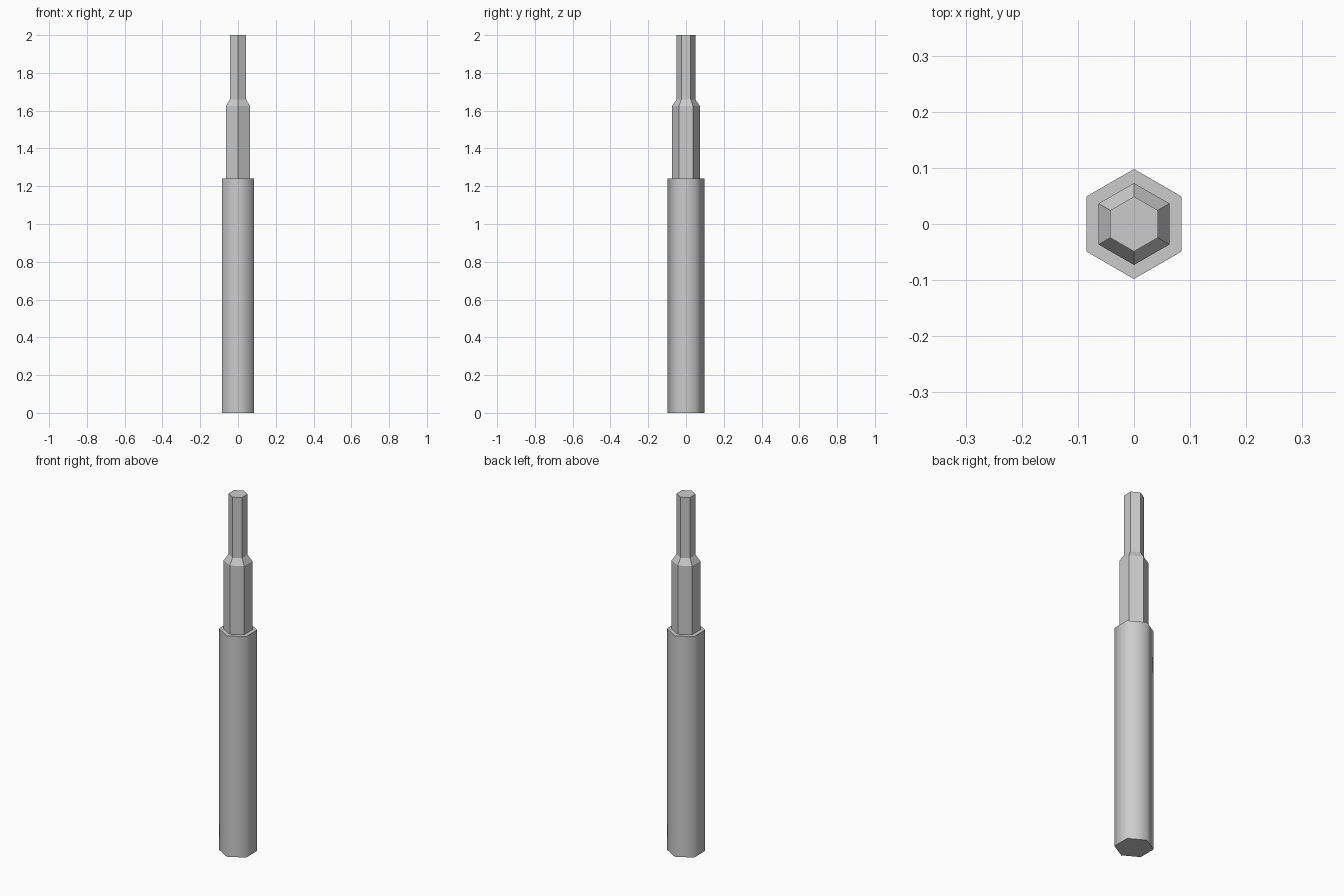
import bpy
import bmesh
from math import cos, sin, pi

cube = bpy.data.objects.get("Cube")
if cube:
    bpy.data.objects.remove(cube)

SIDES = 6

# Single grey colour
grey = bpy.data.materials.new("plain_grey")
grey.use_nodes = True
colour = (0.6, 0.6, 0.6, 1)
grey.diffuse_color = colour
grey.node_tree.nodes["Principled BSDF"].inputs["Base Color"].default_value = colour


def hex_rod(name, profile, smooth_sides=False):
    """Stack hexagonal rings from (radius, height) pairs, capped at both ends."""
    bm = bmesh.new()
    rings = []
    for radius, z in profile:
        angles = [pi / 2 + 2 * pi * i / SIDES for i in range(SIDES)]
        rings.append([bm.verts.new((radius * cos(a), radius * sin(a), z)) for a in angles])
    for low, high in zip(rings, rings[1:]):
        for i in range(SIDES):
            j = (i + 1) % SIDES
            face = bm.faces.new((low[i], low[j], high[j], high[i]))
            face.smooth = smooth_sides
    # Crisp rims around the flat caps
    for cap in (rings[0][::-1], rings[-1]):
        for edge in bm.faces.new(cap).edges:
            edge.smooth = False
    mesh = bpy.data.meshes.new(name)
    bm.to_mesh(mesh)
    bm.free()
    mesh.materials.append(grey)
    obj = bpy.data.objects.new(name, mesh)
    bpy.context.collection.objects.link(obj)
    return obj


# Thick lower handle, softly shaded around its sides
hex_rod("handle", [(0.098, 0), (0.098, 1.24)], smooth_sides=True)

# Faceted shaft with a sloped shoulder up to the thin tip
hex_rod("stepped_shaft", [(0.073, 1.24), (0.073, 1.625), (0.049, 1.66), (0.049, 2)])
